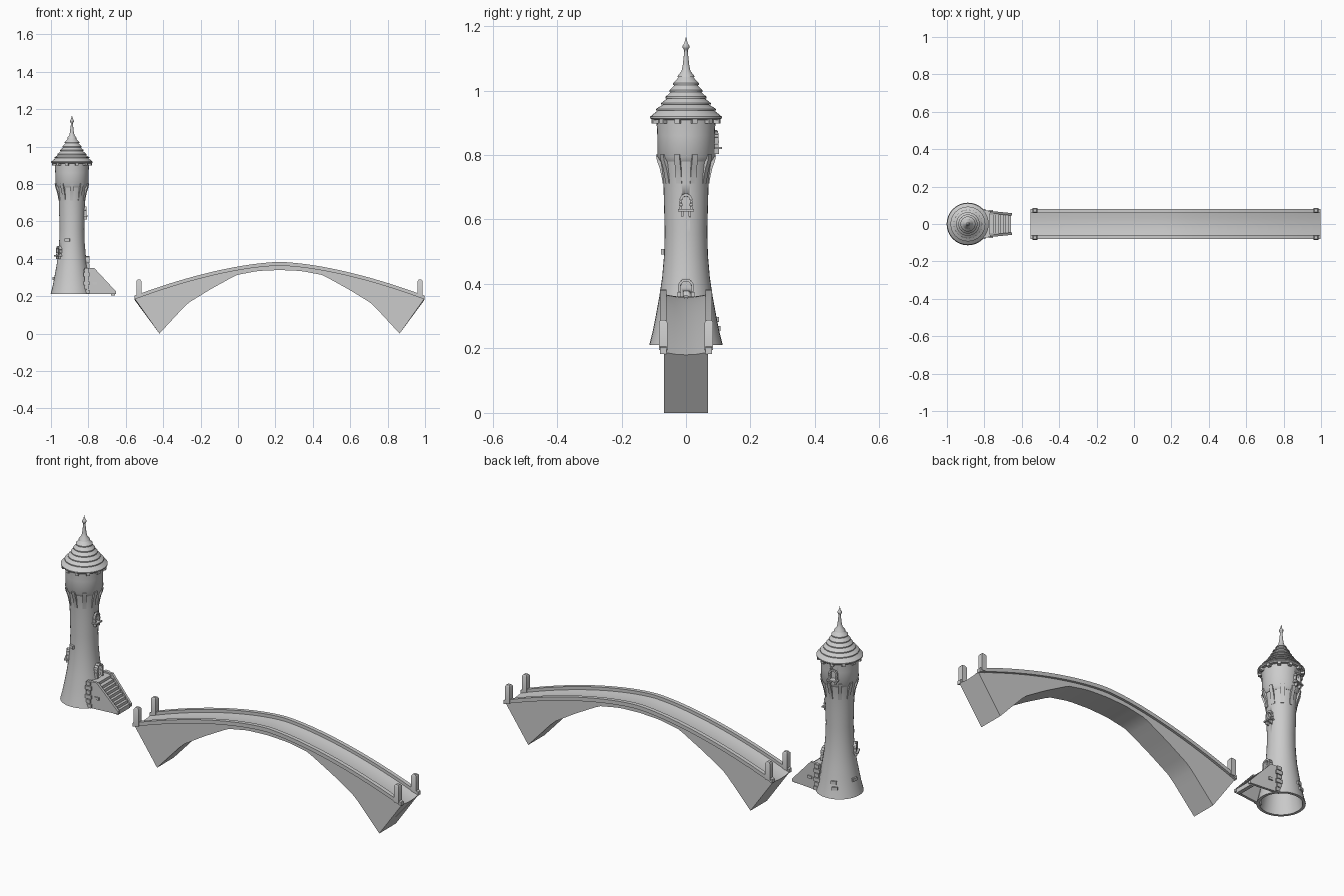
import bpy, bmesh, math
from mathutils import Matrix, Vector

if "Cube" in bpy.data.objects:
    bpy.data.objects.remove(bpy.data.objects["Cube"])

stone = bpy.data.materials.new("grey stone")
stone.use_nodes = True
GREY = (0.6, 0.6, 0.6, 1)
stone.diffuse_color = GREY
stone.node_tree.nodes["Principled BSDF"].inputs["Base Color"].default_value = GREY

CX = -0.888  # tower axis


def finish(name, bm, angle=35):
    bmesh.ops.remove_doubles(bm, verts=bm.verts, dist=1e-5)
    bmesh.ops.recalc_face_normals(bm, faces=bm.faces)
    me = bpy.data.meshes.new(name)
    bm.to_mesh(me)
    bm.free()
    me.materials.append(stone)
    ob = bpy.data.objects.new(name, me)
    bpy.context.collection.objects.link(ob)
    bpy.ops.object.select_all(action="DESELECT")
    ob.select_set(True)
    bpy.context.view_layer.objects.active = ob
    bpy.ops.object.shade_smooth_by_angle(angle=math.radians(angle))
    return ob


def loft(bm, rings, caps=True):
    """Bridge equal-length closed rings of points."""
    vs = [[bm.verts.new(p) for p in ring] for ring in rings]
    n = len(vs[0])
    for a, b in zip(vs, vs[1:]):
        for i in range(n):
            j = (i + 1) % n
            bm.faces.new((a[i], a[j], b[j], b[i]))
    if caps:
        bm.faces.new(vs[0])
        bm.faces.new(vs[-1])


def lathe(name, profile, segs=32, angle=35):
    bm = bmesh.new()
    vs = [bm.verts.new((CX + r, 0, z)) for r, z in profile]
    edges = [bm.edges.new(p) for p in zip(vs, vs[1:])]
    bmesh.ops.spin(bm, geom=vs + edges, cent=(CX, 0, 0), axis=(0, 0, 1),
                   angle=math.tau, steps=segs, use_merge=True)
    return finish(name, bm, angle)


def box(bm, size, at, frame=Matrix(), turn=Matrix()):
    m = frame @ Matrix.Translation(at) @ turn @ Matrix.Diagonal((*size, 1))
    bmesh.ops.create_cube(bm, size=1, matrix=m)


def radial(deg, r, z):
    """Frame on the tower: local x points outward."""
    return (Matrix.Translation((CX, 0, 0)) @ Matrix.Rotation(math.radians(deg), 4, "Z")
            @ Matrix.Translation((r, 0, z)))


# Tower: hollow foot, waisted shaft, upper drum
shaft = lathe("tower_shaft", [
    (0, 0.42), (0.06, 0.42), (0.078, 0.33), (0.1, 0.211), (0.114, 0.211), (0.104, 0.25),
    (0.094, 0.3), (0.083, 0.36), (0.074, 0.42), (0.068, 0.49), (0.066, 0.56),
    (0.068, 0.64), (0.070, 0.71), (0.074, 0.75), (0.08, 0.79), (0, 0.79)])
drum = lathe("upper_drum", [(0, 0.78), (0.08, 0.78), (0.089, 0.795), (0.089, 0.86),
                            (0.092, 0.912), (0, 0.912)])

# Curved corbels under the drum
bm = bmesh.new()
path = [(0.068, 0.711), (0.072, 0.735), (0.078, 0.76), (0.086, 0.782), (0.09, 0.802)]
for k in range(10):
    f = radial(18 + 36 * k, 0, 0)
    loft(bm, [[f @ Vector((r + dx, w, z)) for dx, w in
               ((-0.014, -0.009), (0.004, -0.009), (0.004, 0.009), (-0.014, 0.009))]
              for r, z in path])
finish("drum_corbels", bm)

# Rafters poking out under the eaves
bm = bmesh.new()
for k in range(12):
    box(bm, (0.07, 0.016, 0.013), (0, 0, 0), radial(15 + 30 * k, 0.073, 0.905))
finish("eaves_rafters", bm)

# Roof: overlapping flared tiers, then spire
tiers = [(0.111, 0.914), (0.093, 0.938), (0.077, 0.956), (0.063, 0.976),
         (0.051, 0.996), (0.04, 1.018), (0.027, 1.042)]
roof = [(0, 0.909), (0.105, 0.909)]
for (r, z), (r2, z2) in zip(tiers, tiers[1:]):
    roof += [(r, z), (r, z + 0.005), (r2 - 0.005, z2)]
roof += [(0.027, 1.042), (0.025, 1.047), (0.014, 1.06), (0.01, 1.08), (0.0055, 1.12),
         (0.0055, 1.125), (0.0105, 1.133), (0.0105, 1.139), (0.005, 1.147), (0, 1.168)]
lathe("tiered_roof", roof, 32, 30)


def opening(name, wall, deg, r, z, w, h, sill=True):
    """Arched niche cut in the wall with a stone surround."""
    f = radial(deg, r, z)
    arch = [(-w, 0), (w, 0)] + [(w * math.cos(a), h + w * math.sin(a))
                                for a in (math.pi * i / 8 for i in range(9))]
    bm = bmesh.new()
    loft(bm, [[f @ Vector((x, y, q)) for y, q in arch] for x in (-0.012, 0.05)])
    cutter = finish(name + "_cutter", bm)
    cutter.hide_render = True
    mod = wall.modifiers.new("niche", "BOOLEAN")
    mod.object = cutter
    mod.solver = "EXACT"
    bpy.context.view_layer.objects.active = wall
    bpy.ops.object.modifier_apply(modifier=mod.name)
    bpy.data.objects.remove(cutter)
    bm = bmesh.new()
    t = 0.008
    for s in (-1, 1):
        for i in range(3):
            box(bm, (0.02, t + 0.003 * (i % 2), h / 3 - 0.001),
                (0, s * (w + t / 2), h * (i + 0.5) / 3), f)
    for i in range(7):
        a = math.pi * (i + 0.5) / 7
        box(bm, (0.02, t, (w + t) * 0.4),
            (0, (w + t / 2) * math.cos(a), h + (w + t / 2) * math.sin(a)),
            f, Matrix.Rotation(a, 4, "X"))
    if sill:
        box(bm, (0.03, 2 * w + 0.026, 0.007), (0.004, 0, -0.0035), f)
        for s in (-1, 1):
            box(bm, (0.02, 0.008, 0.016), (0.002, s * w, -0.014), f)
    finish(name, bm)


opening("door_surround", shaft, 0, 0.083, 0.346, 0.017, 0.045, False)
opening("stair_side_window", shaft, 0, 0.068, 0.632, 0.012, 0.028)
opening("rear_window", shaft, 205, 0.074, 0.42, 0.012, 0.028)
opening("drum_window", drum, 105, 0.089, 0.825, 0.014, 0.03)

# Odd stones standing proud of the wall
bm = bmesh.new()
for deg, r, z in ((108, 0.096, 0.29), (171, 0.095, 0.295), (112, 0.102, 0.262), (250, 0.07, 0.5)):
    box(bm, (0.014, 0.028, 0.016), (0, 0, 0), radial(deg, r, z))
for s in (-1, 1):
    for i in range(6):
        box(bm, (0.022 if i % 2 else 0.034, 0.012, 0.019),
            (-0.81, s * 0.075, 0.224 + 0.023 * i))
    box(bm, (0.024, 0.008, 0.014), (-0.765, s * 0.071, 0.27))
finish("proud_stones", bm)

# Outside stair: two tapering parapets and the treads between
bm = bmesh.new()
side = [(-0.82, 0.212), (-0.653, 0.212), (-0.653, 0.226), (-0.768, 0.35), (-0.82, 0.35)]
for s in (-1, 1):
    loft(bm, [[(x, s * (0.058 + (-0.653 - x) * 0.1 - d), z) for x, z in side]
              for d in (0, 0.013)])
finish("stair_parapets", bm)
bm = bmesh.new()
for i in range(8):
    box(bm, (0.02, 0.1, 0.022), (-0.668 - 0.0135 * i, 0, 0.216 + 0.0145 * i))
box(bm, (0.055, 0.12, 0.02), (-0.8, 0, 0.332))
finish("stair_treads", bm)

# Arched bridge
BX = 0.222
soffit = [(0, 0.34), (0.18, 0.335), (0.36, 0.313), (0.58, 0.235), (0.77, 0.16), (1, 0)]


def under(s):
    for (a, za), (b, zb) in zip(soffit, soffit[1:]):
        if abs(s) <= b:
            return za + (zb - za) * (abs(s) - a) / (b - a)


def rail_top(s):
    return 0.203 + 0.18 * (1 - abs(s) ** 1.6)


stations = [i / 20 - 1 for i in range(41)]
bm = bmesh.new()
rings = []
for s in stations:
    edge = rail_top(s) - 0.015
    x = BX + 0.775 * s
    ring = [(x, y * 0.068, edge - 0.008 * (1 - y * y)) for y in (-1, -0.5, 0, 0.5, 1)]
    ring += [(BX + 0.642 * s, y, under(s)) for y in (0.068, -0.068)]
    rings.append(ring)
loft(bm, rings)
finish("bridge_arch", bm)

for name, d in (("front_kerb", -1), ("back_kerb", 1)):
    bm = bmesh.new()
    loft(bm, [[(BX + 0.775 * s, d * y, rail_top(s) + z) for y, z in
               ((0.06, 0), (0.081, 0), (0.081, -0.02), (0.06, -0.02))] for s in stations])
    finish(name, bm)

# Corner posts with shallow pointed caps
bm = bmesh.new()
for sx in (-1, 1):
    for sy in (-1, 1):
        c = Vector((BX + sx * 0.752, sy * 0.071, 0))
        loft(bm, [[c + Vector((a * h, b * h, z)) for a, b in ((-1, -1), (1, -1), (1, 1), (-1, 1))]
                  for h, z in ((0.0135, 0.195), (0.0135, 0.28), (0.008, 0.288))])
finish("bridge_posts", bm)
